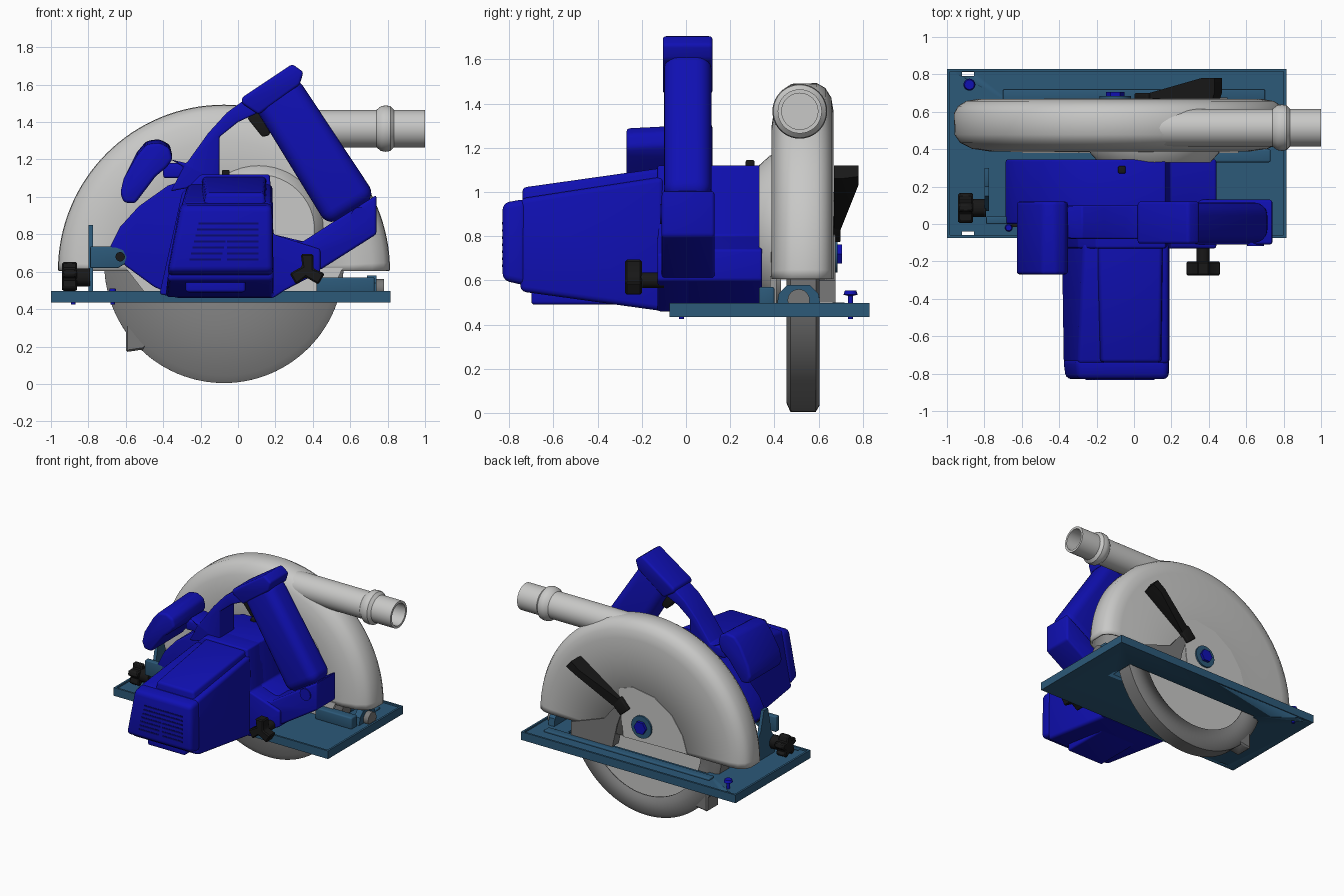
import bpy, bmesh
from math import pi, cos, sin, radians
from mathutils import Vector

if "Cube" in bpy.data.objects:
    bpy.data.objects.remove(bpy.data.objects["Cube"])


def material(name, rgb):
    m = bpy.data.materials.new(name)
    m.use_nodes = True
    m.diffuse_color = (*rgb, 1)
    m.node_tree.nodes["Principled BSDF"].inputs["Base Color"].default_value = (*rgb, 1)
    return m


BLUE = material("body blue", (0.005, 0.005, 0.45))
NAVY = material("vent navy", (0.003, 0.003, 0.16))
TEAL = material("base teal", (0.025, 0.1, 0.19))
LIGHT = material("guard light grey", (0.58, 0.58, 0.57))
GREY = material("lower guard grey", (0.19, 0.19, 0.19))
BLACK = material("knob black", (0.009, 0.009, 0.009))


def finish(name, bm, mat, bevel=0.0, segments=3, angle=35):
    """Bevel sharp edges, fix normals and link the finished part."""
    bmesh.ops.remove_doubles(bm, verts=bm.verts, dist=1e-5)
    bmesh.ops.recalc_face_normals(bm, faces=bm.faces)
    if bevel:
        sharp = [e for e in bm.edges if e.calc_face_angle(0) > radians(30)]
        bmesh.ops.bevel(bm, geom=sharp, offset=bevel, segments=segments,
                        profile=0.5, affect='EDGES', clamp_overlap=True)
    mesh = bpy.data.meshes.new(name)
    bm.to_mesh(mesh)
    bm.free()
    mesh.materials.append(mat)
    mesh.shade_smooth()
    mesh.set_sharp_from_angle(angle=radians(angle))
    obj = bpy.data.objects.new(name, mesh)
    bpy.context.scene.collection.objects.link(obj)
    return obj


def loft(name, sections, mat, axis='y', bevel=0.0, segments=3):
    """Bridge equal-sized outlines given as (position on axis, points)."""
    place = {'x': lambda p, d: (d, p[0], p[1]),
             'y': lambda p, d: (p[0], d, p[1]),
             'z': lambda p, d: (p[0], p[1], d)}[axis]
    bm = bmesh.new()
    rings = [[bm.verts.new(place(p, d)) for p in pts] for d, pts in sections]
    n = len(rings[0])
    for a, b in zip(rings, rings[1:]):
        for i in range(n):
            bm.faces.new((a[i], a[(i + 1) % n], b[(i + 1) % n], b[i]))
    bm.faces.new(rings[0])
    bm.faces.new(rings[-1])
    return finish(name, bm, mat, bevel, segments)


def prism(name, pts, lo, hi, mat, axis='y', bevel=0.0, segments=3):
    return loft(name, [(lo, pts), (hi, pts)], mat, axis, bevel, segments)


def rect(a0, a1, b0, b1):
    return [(a0, b0), (a1, b0), (a1, b1), (a0, b1)]


def box(name, x, y, z, mat, bevel=0.0):
    return prism(name, rect(*x, *z), *y, mat, 'y', bevel)


def lathe(name, profile, origin, axis, start, mat, sweep=2 * pi, steps=32, shell=0.0):
    """Spin (radius, height) points about an axis from a start direction."""
    o, ax, u = Vector(origin), Vector(axis), Vector(start)
    bm = bmesh.new()
    vs = [bm.verts.new(o + u * r + ax * h) for r, h in profile]
    es = [bm.edges.new(pair) for pair in zip(vs, vs[1:])]
    bmesh.ops.spin(bm, geom=vs + es, cent=o, axis=ax, angle=sweep, steps=steps)
    obj = finish(name, bm, mat)
    if shell:
        mod = obj.modifiers.new("wall", 'SOLIDIFY')
        mod.thickness, mod.offset = shell, 0
    return obj


def disc(name, x, z, r, y0, y1, mat, steps=24):
    return lathe(name, [(0, 0), (r, 0), (r, y1 - y0), (0, y1 - y0)],
                 (x, y0, z), (0, 1, 0), (1, 0, 0), mat, steps=steps)


def lobes(cx, cz, r_in, r_out, count, phase):
    """Star outline with blunt lobes."""
    pts = []
    for i in range(count):
        for off, r in ((-0.22, r_out), (0.22, r_out), (0.5, r_in)):
            a = phase + (i + off * 0.8) * 2 * pi / count
            pts.append((cx + r * cos(a), cz + r * sin(a)))
    return pts


# Upper blade guard with its hub flange and lower front lip
lathe("upper_guard", [(0, .39), (.69, .395), (.79, .41), (.85, .44), (.877, .48),
                      (.88, .59), (.86, .625), (.82, .65), (.76, .66), (0, .66)],
      (-.075, 0, .605), (0, -1, 0), (1, 0, 0), LIGHT, pi, 64, .016).data.transform
bpy.data.objects["upper_guard"].scale = (1, -1, 1)
prism("guard_lip", [(-.6, .62), (.56, .62), (.5, .49), (-.5, .49)], .38, .41, LIGHT)
lathe("gear_flange", [(0, 0), (.3, 0), (.345, .05), (.36, .1), (0, .1)],
      (.11, .33, .82), (0, 1, 0), (1, 0, 0), LIGHT, steps=48)
prism("guard_rear_plate", [(-.48, .61), (-.44, .74), (-.35, .87), (-.2, .97), (-.02, 1.0),
                           (.1, .96), (.06, .6)], .655, .672, LIGHT)

# Dust outlet with a collar and an open end
lathe("dust_outlet", [(.1, .08), (.1, .74), (.12, .765), (.124, .79), (.12, .815), (.1, .835),
                      (.1, 1), (.082, 1), (.082, .6), (0, .6)],
      (0, .515, 1.365), (1, 0, 0), (0, 1, 0), LIGHT, steps=40)

# Blade, lower guard channel and guard hook
disc("blade", -.075, .64, .585, .525, .535, LIGHT, 64)
lathe("lower_guard", [(0, .46), (.6, .46), (.636, .475), (.636, .585), (.61, .6), (.48, .6)],
      (-.075, 0, .645), (0, 1, 0), (1, 0, 0), GREY, pi, 56, .01)
prism("guard_hook", [(-.6, .17), (-.5, .185), (-.46, .25), (-.53, .43), (-.585, .4), (-.6, .33)],
      .46, .6, GREY, bevel=.01, segments=1)
prism("guard_arm", [(.06, .82), (.14, .8), (.22, .7), (.5, .6), (.5, .5), (.15, .5), (.11, .68)],
      .6, .677, GREY)

# Retracting lever and spindle bolt
loft("guard_lever", [(.67, [(.08, .89), (.13, .83), (.46, 1.06), (.42, 1.12)]),
                     (.70, [(.08, .89), (.13, .83), (.47, 1.06), (.43, 1.12)]),
                     (.78, [(.36, 1.07), (.4, 1.03), (.47, 1.07), (.43, 1.12)])], BLACK)
prism("lever_clip", [(.0, .83), (.07, .77), (.14, .84), (.07, .91)], .66, .7, BLACK, bevel=.008)
disc("spindle_washer", -.1, .72, .085, .66, .685, TEAL)
disc("spindle_bolt", -.1, .72, .05, .67, .705, BLUE, 6)

# Base plate with blade slot and notches
base = box("base_plate", (-1, .815), (-.075, .83), (.435, .485), TEAL)
cuts = [((-.62, .56), (.435, .625)), ((-.92, -.855), (.79, .812)), ((-.92, -.855), (-.06, -.04))]
for x, y in cuts:
    cutter = box("slot_cutter", x, y, (.3, .7), TEAL)
    cutter.hide_render = True
    cutter.hide_viewport = True
    cutter.display_type = 'WIRE'
    mod = base.modifiers.new("slot", 'BOOLEAN')
    mod.operation, mod.solver, mod.object = 'DIFFERENCE', 'EXACT', cutter
for y in (-.075, .815):
    box("base_long_rim", (-1, .815), (y, y + .015), (.48, .497), TEAL)
for x in (-1, .8):
    box("base_end_rim", (x, x + .015), (-.075, .83), (.48, .497), TEAL)
box("base_side_rib", (-.7, .7), (.66, .72), (.48, .5), TEAL, .006)

# Depth and tilt brackets
arch = [(.07, .48), (.3, .48), (.3, .62), (.24, .7), (.2, .85), (.15, .85), (.11, .66), (.07, .6)]
prism("tilt_quadrant", arch, -.8, -.775, TEAL, 'x')
prism("tilt_arm", [(-.79, .62), (-.64, .62), (-.6, .645), (-.59, .68), (-.61, .72), (-.65, .735),
                   (-.79, .735)], .0, .04, TEAL, bevel=.006)
disc("tilt_pin", -.63, .68, .025, -.015, .05, BLACK)
box("pivot_rail", (.42, .73), (.33, .4), (.48, .57), TEAL, .01)
prism("pivot_tab", [(.41, .48), (.61, .48), (.6, .54), (.56, .58), (.46, .58), (.42, .54)],
      .69, .74, TEAL, 'x')
lathe("pivot_pin", [(0, 0), (.05, 0), (.05, .06), (0, .06)], (.72, .51, .51),
      (1, 0, 0), (0, 1, 0), GREY)

# Base screws
for sx, sy, top, r in ((-.88, .745, .555, .032), (-.67, -.02, .51, .02)):
    lathe("base_screw", [(0, .425), (.012, .425), (.012, top - .025), (r, top - .02),
                         (r * .8, top), (0, top)], (sx, sy, 0), (0, 0, 1), (1, 0, 0), BLUE, steps=16)

# Clamping knobs
prism("tilt_knob", lobes(.085, .57, .05, .083, 5, .3), -.94, -.86, BLACK, 'x', .008, 1)
prism("tilt_knob_collar", lobes(.085, .57, .05, .05, 4, 0), -.87, -.79, BLACK, 'x')
prism("depth_knob", lobes(.37, .605, .035, .095, 3, pi / 2), -.275, -.2, BLACK, bevel=.008, segments=1)
disc("depth_knob_stem", .37, .6, .035, -.21, -.1, BLACK)

# Gear housing
prism("gear_housing", [(-.69, .72), (-.63, .84), (-.53, .95), (-.375, 1.06), (-.19, 1.12),
                       (.17, 1.12), (.19, .8), (.44, .74), (.44, .6), (.25, .5), (.19, .46),
                       (-.32, .46), (-.45, .52), (-.6, .63)], .0, .345, BLUE, bevel=.012)
prism("motor_mount", [(-.42, .48), (-.3, 1.02), (-.2, 1.12), (.17, 1.12), (.19, .8), (.44, .72),
                      (.44, .6), (.25, .5), (.19, .46), (-.32, .46)], -.13, .05, BLUE, bevel=.012)
disc("lock_button", -.065, 1.1, .022, .27, .31, BLACK, 12)
box("lock_button_cap", (-.085, -.045), (.27, .31), (1.1, 1.145), BLACK, .008)

# Motor body with raised top panel, end cap and vents
loft("motor_body", [(-.1, [(-.39, .46), (.19, .46), (.185, 1.07), (-.27, 1.07)]),
                    (-.75, [(-.38, .55), (.19, .55), (.185, .97), (-.3, .97)])], BLUE, bevel=.025)
loft("motor_end_cap", [(-.72, [(-.385, .575), (.19, .575), (.187, .97), (-.31, .97)]),
                       (-.83, [(-.37, .6), (.185, .6), (.18, .95), (-.3, .95)])], BLUE, bevel=.03)
loft("motor_top_panel", [(-.1, [(-.21, .9), (.17, .9), (.15, 1.11), (-.19, 1.11)]),
                         (-.74, [(-.2, .88), (.16, .88), (.14, 1.02), (-.17, 1.02)])], BLUE, bevel=.018)
box("motor_foot", (-.28, .04), (-.7, -.2), (.49, .58), BLUE, .015)
for row in range(7):
    z = .66 + row * .032
    for x in (-.26 + row * .008, -.06):
        box("vent_slot", (x, x + .17), (-.833, -.825), (z, z + .011), NAVY)

# Main handle: front arm, head, grip and rear foot
prism("handle_arm", [(-.36, 1.2), (-.29, 1.16), (-.36, 1.03), (-.1, 1.08), (-.1, 1.32),
                     (0, 1.4), (.13, 1.46), (.05, 1.53), (-.06, 1.45), (-.16, 1.34), (-.275, 1.18)],
      -.08, .1, BLUE, bevel=.02)
prism("handle_head", [(.02, 1.53), (.29, 1.71), (.35, 1.667), (.33, 1.6), (.11, 1.44), (.02, 1.5)],
      -.105, .12, BLUE, bevel=.03)
prism("handle_grip", [(.07, 1.51), (.31, 1.65), (.74, 1.0), (.48, .84)],
      -.1, .115, BLUE, bevel=.07, segments=5)
prism("handle_foot", [(.74, 1.01), (.74, .8), (.44, .61), (.17, .6), (.17, .79), (.26, .765),
                      (.345, .76), (.5, .86)], -.11, .13, BLUE, bevel=.015)
disc("foot_boss", .65, .9, .045, -.118, -.1, BLUE)
prism("trigger", [(.05, 1.42), (.13, 1.32), (.17, 1.33), (.17, 1.38), (.2, 1.42), (.12, 1.48)],
      -.03, .05, BLACK, bevel=.01)

# Auxiliary front handle
knob = [(-.55, .965), (-.61, .97), (-.63, 1.02), (-.61, 1.1), (-.54, 1.24), (-.49, 1.3), (-.42, 1.31),
        (-.365, 1.28), (-.35, 1.22), (-.38, 1.16), (-.44, 1.11)]
loft("front_handle", [(-.27, [(x, z - .02 if z > 1.2 else z) for x, z in knob]), (.12, knob)],
     BLUE, bevel=.018)
box("front_handle_bridge", (-.4, -.25), (-.07, .1), (1.1, 1.18), BLUE, .015)
